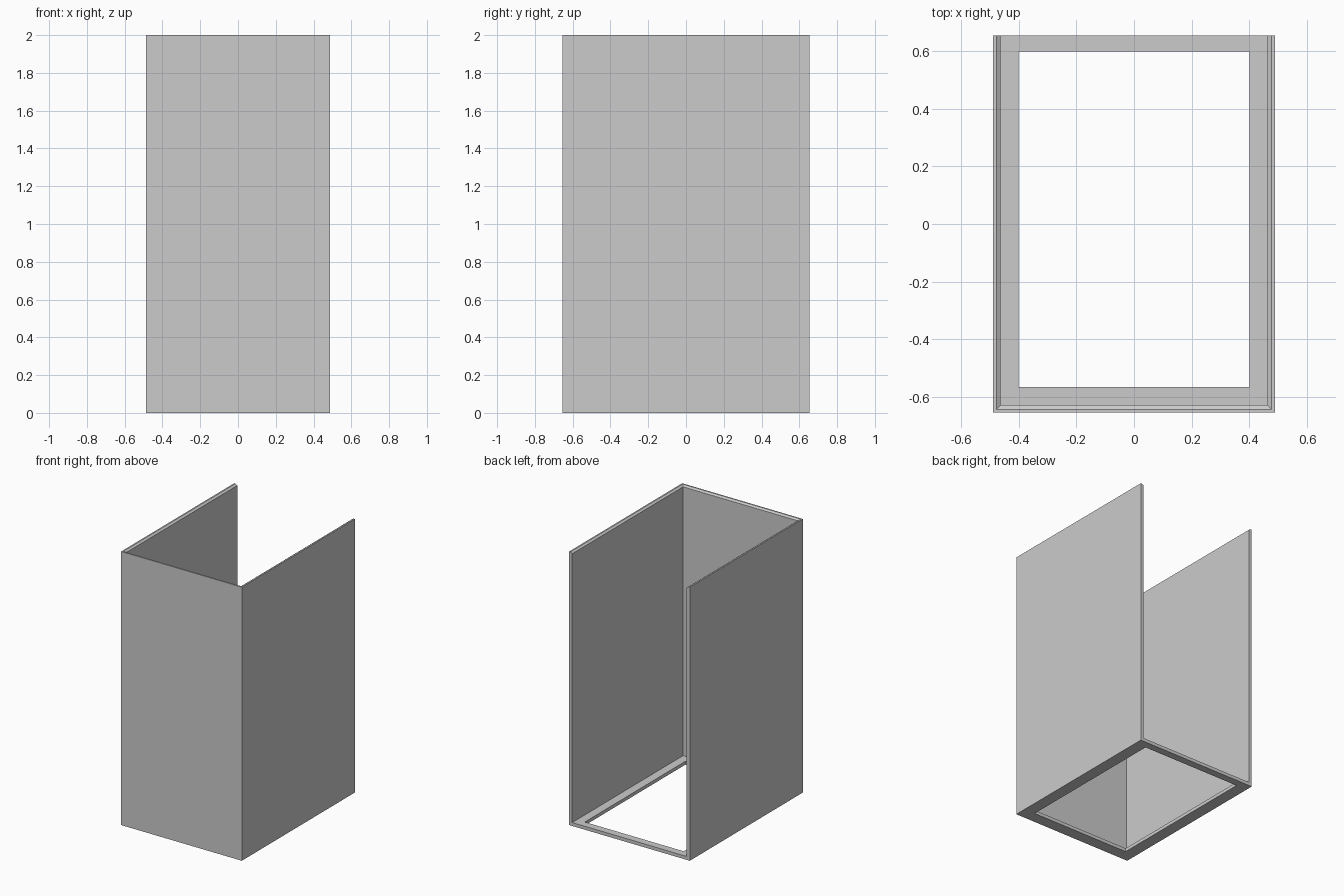
import bpy
import bmesh

cube = bpy.data.objects.get("Cube")
if cube:
    bpy.data.objects.remove(cube, do_unlink=True)

HALF_X, HALF_Y, HEIGHT = 0.488, 0.653, 2.0
WALL, LIP, BORDER, FLOOR = 0.025, 0.011, 0.088, 0.025

grey = bpy.data.materials.new("light grey")
grey.use_nodes = True
grey.diffuse_color = (0.6, 0.6, 0.6, 1)
grey.node_tree.nodes["Principled BSDF"].inputs["Base Color"].default_value = (0.6, 0.6, 0.6, 1)


def finish(name, bm):
    bmesh.ops.recalc_face_normals(bm, faces=bm.faces)
    mesh = bpy.data.meshes.new(name)
    bm.to_mesh(mesh)
    bm.free()
    mesh.materials.append(grey)
    obj = bpy.data.objects.new(name, mesh)
    bpy.context.collection.objects.link(obj)


def bridge(bm, first, second, closed):
    count = len(first)
    for i in range(count if closed else count - 1):
        j = (i + 1) % count
        bm.faces.new((first[i], first[j], second[j], second[i]))


# Three walls, open at the back: the wall profile follows a mitred U path
bm = bmesh.new()
profile = [(0, FLOOR), (0, HEIGHT), (LIP, HEIGHT), (WALL, HEIGHT - 0.01), (WALL, FLOOR)]
paths = []
for inset, z in profile:
    x, y = HALF_X - inset, -HALF_Y + inset
    corners = [(-x, HALF_Y), (-x, y), (x, y), (x, HALF_Y)]
    paths.append([bm.verts.new((px, py, z)) for px, py in corners])
for first, second in zip(paths, paths[1:]):
    bridge(bm, first, second, False)
for end in (0, -1):
    bm.faces.new([path[end] for path in paths])
finish("walls", bm)

# Bottom frame around a rectangular opening
bm = bmesh.new()
rings = []
back = HALF_Y - 0.055
front = -HALF_Y + BORDER
inner = HALF_X - BORDER
for x, y0, y1, z in ((HALF_X, -HALF_Y, HALF_Y, 0), (HALF_X, -HALF_Y, HALF_Y, FLOOR),
                     (inner, front, back, FLOOR), (inner, front, back, 0)):
    corners = [(-x, y0), (x, y0), (x, y1), (-x, y1)]
    rings.append([bm.verts.new((px, py, z)) for px, py in corners])
for i, ring in enumerate(rings):
    bridge(bm, ring, rings[(i + 1) % len(rings)], True)
finish("bottom_frame", bm)
